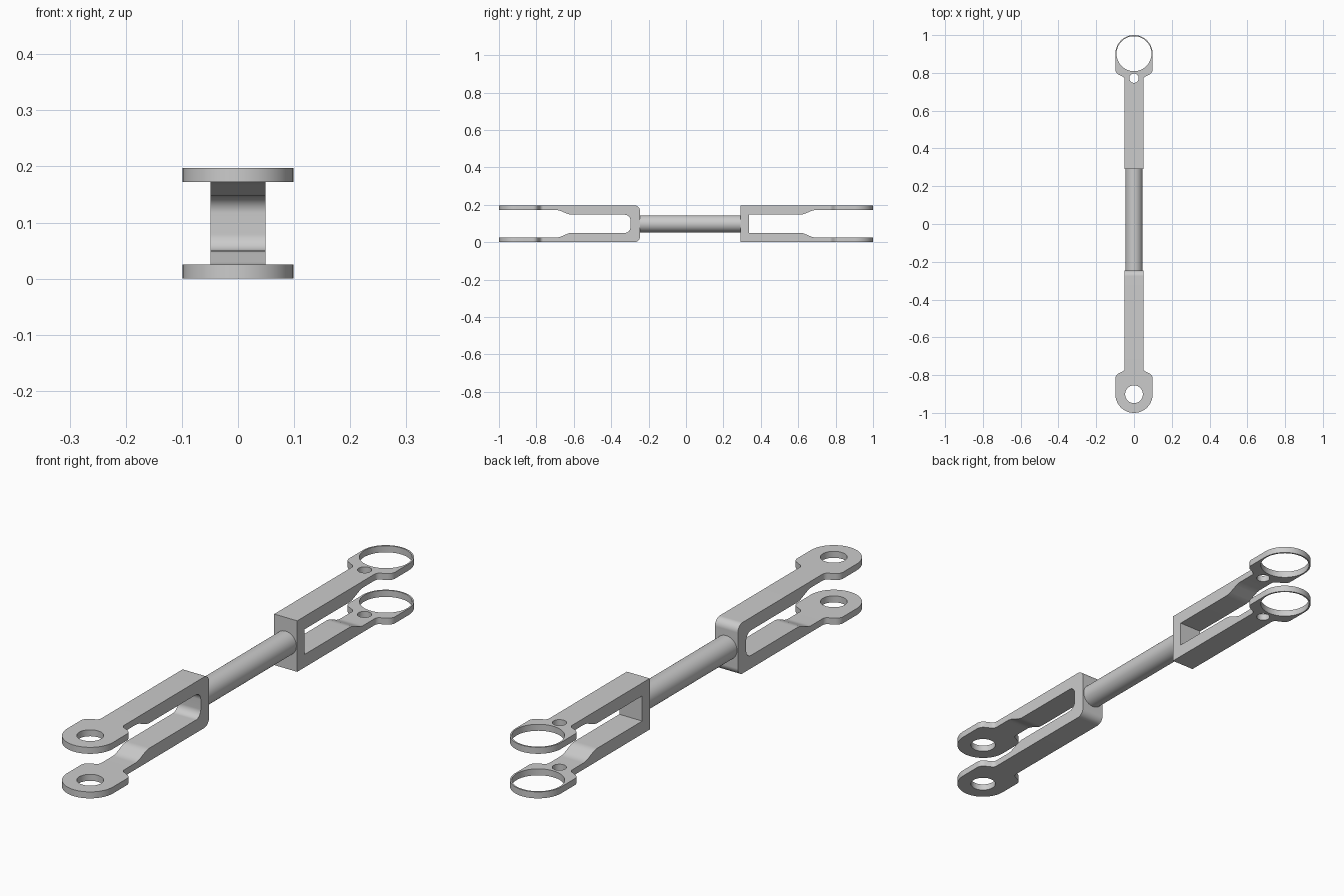
import bpy, bmesh, math
from mathutils import Vector, Matrix

if "Cube" in bpy.data.objects:
    bpy.data.objects.remove(bpy.data.objects["Cube"])

H = 0.197          # overall height
R = 0.0985         # eye outer radius
EYE = 1 - R        # eye centre distance along y


def fillet(corners, steps=20):
    """Polygon from (a, b, radius) corners, rounding each by its radius."""
    out = []
    n = len(corners)
    for i, (a, b, r) in enumerate(corners):
        p = Vector((a, b))
        if r:
            u = (Vector(corners[i - 1][:2]) - p).normalized()
            v = (Vector(corners[(i + 1) % n][:2]) - p).normalized()
            half = u.angle(v) / 2
            c = p + (u + v).normalized() * (r / math.sin(half))
            s = p + u * (r / math.tan(half)) - c
            e = p + v * (r / math.tan(half)) - c
            sweep = s.angle(e)
            k = max(4, round(steps * sweep / (math.pi / 2)))
            pts = [c + (s * math.sin(sweep * (1 - j / k)) + e * math.sin(sweep * j / k))
                   / math.sin(sweep) for j in range(k + 1)]
        else:
            pts = [p]
        out += [q for q in pts if not out or (q - out[-1]).length > 1e-5]
    return out


def prism(name, points, direction):
    """Solid made by extruding a loop of 3D points."""
    bm = bmesh.new()
    face = bm.faces.new([bm.verts.new(p) for p in points])
    new = bmesh.ops.extrude_face_region(bm, geom=[face])["geom"]
    bmesh.ops.translate(bm, vec=direction,
                        verts=[g for g in new if isinstance(g, bmesh.types.BMVert)])
    return finish(name, bm)


def cylinder(name, radius, depth, matrix):
    bm = bmesh.new()
    bmesh.ops.create_cone(bm, cap_ends=True, segments=64, radius1=radius,
                          radius2=radius, depth=depth, matrix=matrix)
    return finish(name, bm)


def finish(name, bm):
    bmesh.ops.recalc_face_normals(bm, faces=bm.faces)
    me = bpy.data.meshes.new(name)
    bm.to_mesh(me)
    bm.free()
    ob = bpy.data.objects.new(name, me)
    bpy.context.collection.objects.link(ob)
    return ob


def boolean(ob, cutter, operation):
    cutter.hide_render = True
    m = ob.modifiers.new("cut", "BOOLEAN")
    m.operation, m.solver, m.object = operation, "EXACT", cutter
    me = bpy.data.meshes.new_from_object(
        ob.evaluated_get(bpy.context.evaluated_depsgraph_get()))
    ob.modifiers.clear()
    ob.data = me
    bpy.data.objects.remove(cutter)


def smooth(ob):
    bpy.ops.object.select_all(action="DESELECT")
    ob.select_set(True)
    bpy.context.view_layer.objects.active = ob
    bpy.ops.object.shade_smooth_by_angle(angle=math.radians(30))


def fork(name, side, base, slot, r_out, r_in, holes):
    # side profile: U shape whose arms thin towards the eyes
    low = [(slot, 0.05, r_in), (0.622, 0.05, 0.07), (0.682, 0.025, 0.07),
           (1.05, 0.025, 0), (1.05, 0, 0), (base, 0, r_out)]
    prof = low + [(a, H - b, r) for a, b, r in reversed(low)]
    ob = prism(name, [(-0.2, side * a, b) for a, b in fillet(prof)], (0.4, 0, 0))
    # plan outline: narrow arm widening into a round eye
    right = [(0.049, base - 0.1, 0), (0.049, 0.775, 0.02), (R, 0.8, 0.03), (R, 1, R)]
    plan = right + [(-a, b, r) for a, b, r in reversed(right)]
    boolean(ob, prism("plan_cutter", [(a, side * b, -0.1) for a, b in fillet(plan)],
                      (0, 0, 0.5)), "INTERSECT")
    for y, r in holes:
        boolean(ob, cylinder("hole_cutter", r, 1,
                             Matrix.Translation((0, side * y, 0))), "DIFFERENCE")
    smooth(ob)


# rounded fork with small pin holes
fork("front_fork", -1, 0.246, 0.297, 0.03, 0.03, [(EYE, 0.047)])
# square fork with thin ring eyes and a small extra hole
fork("back_fork", 1, 0.291, 0.337, 0, 0, [(EYE, 0.0925), (0.772, 0.025)])

# connecting rod
y0, y1 = -0.26, 0.30
smooth(cylinder("connecting_rod", 0.0455, y1 - y0,
                Matrix.Translation((0, (y0 + y1) / 2, H / 2))
                @ Matrix.Rotation(math.pi / 2, 4, "X")))
